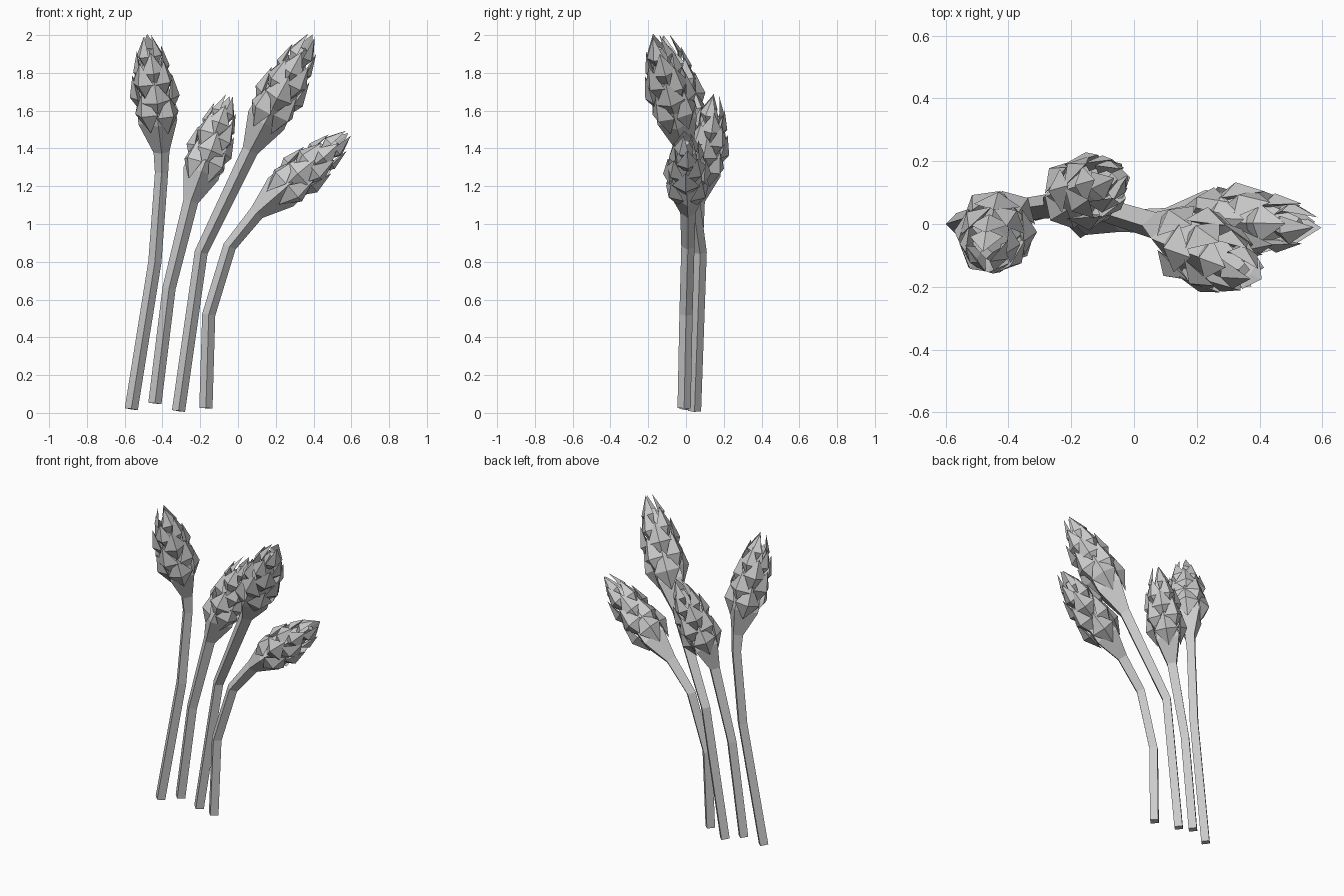
import bpy, math, random
from mathutils import Vector

if "Cube" in bpy.data.objects:
    bpy.data.objects.remove(bpy.data.objects["Cube"])

random.seed(4)


def frame(d):
    # axes across a direction: first one faces the front
    u = Vector((0, -1, 0))
    u = (u - d * u.dot(d)).normalized()
    return u, d.cross(u)


def make_object(name, verts, faces):
    mesh = bpy.data.meshes.new(name)
    mesh.from_pydata(verts, [], faces)
    mesh.update()
    obj = bpy.data.objects.new(name, mesh)
    bpy.context.collection.objects.link(obj)
    return obj


def tube(name, pts, radii, n=4):
    verts, faces = [], []
    for i, p in enumerate(pts):
        a, b = pts[max(i - 1, 0)], pts[min(i + 1, len(pts) - 1)]
        u, v = frame((b - a).normalized())
        for k in range(n):
            t = math.tau * k / n
            verts.append(p + radii[i] * (u * math.cos(t) + v * math.sin(t)))
    for i in range(len(pts) - 1):
        for k in range(n):
            j = (k + 1) % n
            faces.append((i * n + k, i * n + j, (i + 1) * n + j, (i + 1) * n + k))
    faces.append(tuple(reversed(range(n))))
    faces.append(tuple(range((len(pts) - 1) * n, len(pts) * n)))
    return make_object(name, verts, faces)


# rows of bud scales: start, length, count, root, ridge and tip radius
ROWS = [(0.18, 0.35, 4, 0.070, 0.132, 0.108),
        (0.31, 0.35, 4, 0.070, 0.132, 0.104),
        (0.44, 0.34, 4, 0.060, 0.120, 0.090),
        (0.57, 0.32, 4, 0.044, 0.098, 0.066),
        (0.69, 0.31, 3, 0.022, 0.070, 0.022)]


def bud_scales(name, neck, tip, s):
    d = tip - neck
    u, v = frame(d.normalized())
    verts, faces = [], []
    for row, (t0, ln, n, r0, r1, r2) in enumerate(ROWS):
        for k in range(n):
            a = math.tau * (k + 0.5 * ((row + 1) % 2)) / n + random.uniform(-0.12, 0.12)
            e = u * math.cos(a) + v * math.sin(a)
            g = v * math.cos(a) - u * math.sin(a)
            t = t0 + random.uniform(-0.02, 0.02) * (row < 4)
            w = 0.026 + 0.38 * r1
            at = lambda f, r, x=0: neck + d * (t + ln * f) + (e * r + g * x) * s
            b = len(verts)
            # root, right, tip, left, ridge, inner side
            verts += [at(0, r0), at(0.47, r1 * 0.66, w), at(1, r2),
                      at(0.47, r1 * 0.66, -w), at(0.46, r1), at(0.5, r1 * 0.58)]
            for i in range(4):
                j = (i + 1) % 4
                faces += [(b + i, b + j, b + 4), (b + j, b + i, b + 5)]
    make_object(name, verts, faces)


# stem path (last point is the bud neck), bud tip, bud scale
SPEARS = {
    "left": ([(-.565, 0, .02), (-.44, .04, .8), (-.405, .055, 1.27), (-.405, .045, 1.38)],
             (-.48, -.11, 2.0), 1.0),
    "mid_left": ([(-.44, .03, .05), (-.365, .045, .66), (-.25, .06, 1.12)],
                 (-.045, .155, 1.68), 0.95),
    "mid_right": ([(-.315, .045, .01), (-.195, .075, .85), (.065, -.005, 1.39)],
                  (.39, -.165, 2.0), 1.03),
    "right": ([(-.17, -.01, .025), (-.155, 0, .52), (-.045, .01, .88), (.1, .01, 1.06)],
              (.585, 0, 1.48), 0.97),
}

for name, (path, tip, s) in SPEARS.items():
    pts = [Vector(p) for p in path]
    neck, tip = pts[-1], Vector(tip)
    radii = [0.035] * (len(pts) - 1) + [0.042 * s]
    # flared cup and tapering core inside the bud
    for t, r in ((0.26, 0.104), (0.42, 0.095), (0.66, 0.065), (0.88, 0.02)):
        pts.append(neck.lerp(tip, t))
        radii.append(r * s)
    tube(name + "_stem", pts, radii)
    bud_scales(name + "_bud_scales", neck, tip, s)
